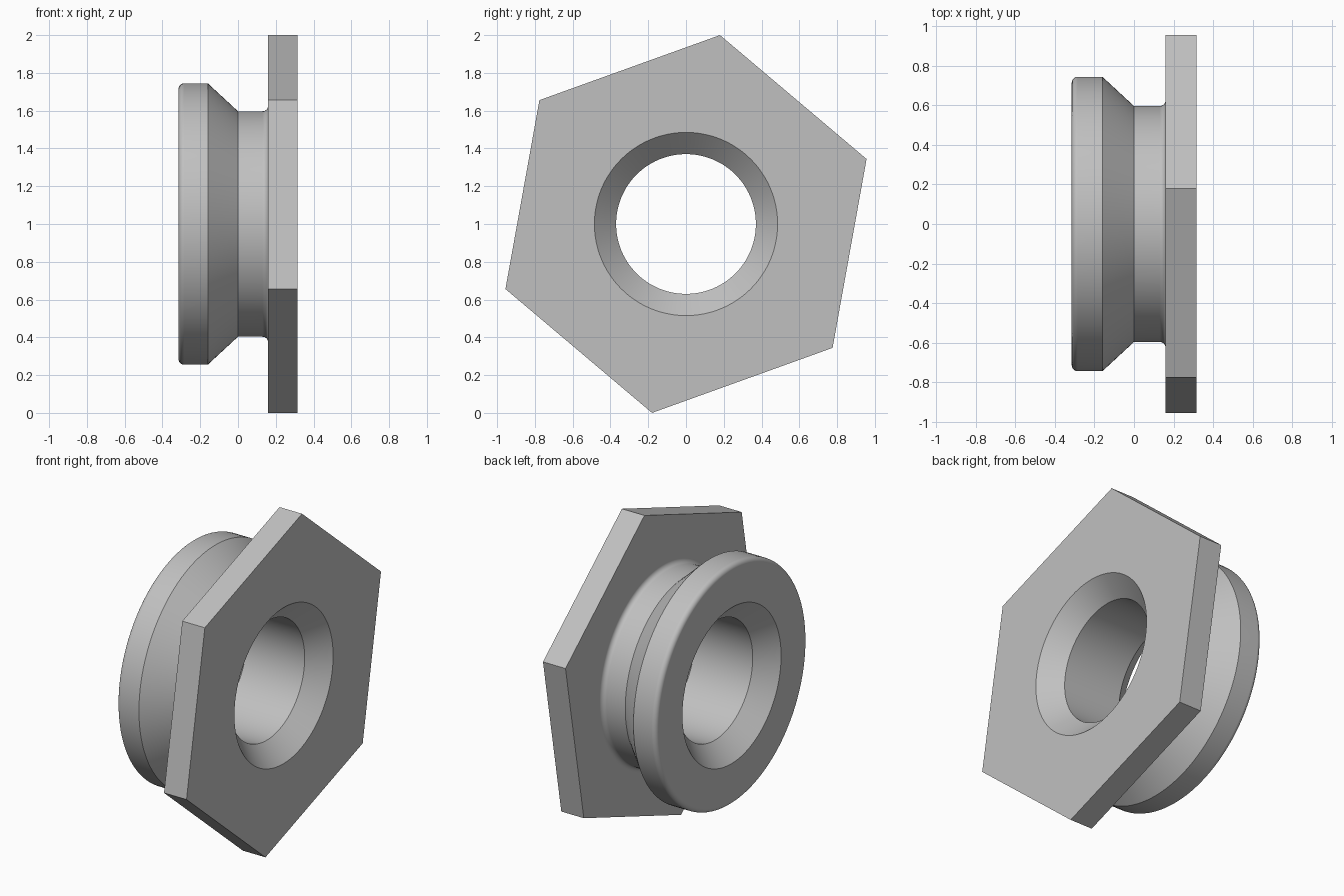
import bpy, bmesh
from math import cos, sin, pi, radians

cube = bpy.data.objects.get("Cube")
if cube:
    bpy.data.objects.remove(cube)

SEGMENTS = 120            # multiple of six, so hexagon corners land on vertices
CENTRE_Z = 1.0
START = radians(19.8)     # angle of the first hexagon corner
HEX_R = 1.016
HALF = 0.315              # half length along x
STEP = 0.16               # inner face of the flange and edge of the rim
BORE, MOUTH = 0.37, 0.485
RIM, NECK, FILLET = 0.745, 0.597, 0.03


def arc(cx, cr, start, end, steps=6):
    """Quarter-round profile points (x, radius)."""
    angles = [radians(start + (end - start) * i / steps) for i in range(steps + 1)]
    return [(cx + FILLET * cos(a), cr + FILLET * sin(a), False) for a in angles]


def hex_radius(i):
    """Distance from the axis to the hexagon side at segment i."""
    local = (2 * pi * i / SEGMENTS) % (pi / 3) - pi / 6
    return HEX_R * cos(pi / 6) / cos(local)


# Closed profile: bore, countersinks, rounded rim, cone, neck, hexagonal flange
depth = MOUTH - BORE
profile = [(HALF - depth, BORE, False), (depth - HALF, BORE, False), (-HALF, MOUTH, False)]
profile += arc(FILLET - HALF, RIM - FILLET, 180, 90)
profile += [(-STEP, RIM, False), (0, NECK, False)]
profile += arc(STEP - FILLET, NECK + FILLET, -90, 0)
profile += [(STEP, HEX_R, True), (HALF, HEX_R, True), (HALF, MOUTH, False)]

# Revolve the profile around the x axis
bm = bmesh.new()
rings = []
for x, r, is_hex in profile:
    ring = []
    for i in range(SEGMENTS):
        a = START + 2 * pi * i / SEGMENTS
        rad = hex_radius(i) if is_hex else r
        ring.append(bm.verts.new((x, rad * cos(a), CENTRE_Z + rad * sin(a))))
    rings.append(ring)
for k, ring in enumerate(rings):
    after = rings[(k + 1) % len(rings)]
    for i in range(SEGMENTS):
        j = (i + 1) % SEGMENTS
        bm.faces.new((ring[i], ring[j], after[j], after[i]))
bmesh.ops.recalc_face_normals(bm, faces=bm.faces)
mesh = bpy.data.meshes.new("hex_flanged_bushing")
bm.to_mesh(mesh)
bm.free()

# Plain grey metal
grey = bpy.data.materials.new("plain_grey")
grey.use_nodes = True
colour = (0.53, 0.53, 0.53, 1)
grey.diffuse_color = colour
grey.node_tree.nodes["Principled BSDF"].inputs["Base Color"].default_value = colour
mesh.materials.append(grey)

bushing = bpy.data.objects.new("hex_flanged_bushing", mesh)
bpy.context.collection.objects.link(bushing)
bpy.ops.object.select_all(action="DESELECT")
bushing.select_set(True)
bpy.context.view_layer.objects.active = bushing
bpy.ops.object.shade_smooth_by_angle(angle=radians(30))

# Keep the flat faces evenly shaded next to the fillets
weighted = bushing.modifiers.new("weighted_normals", "WEIGHTED_NORMAL")
weighted.keep_sharp = True
